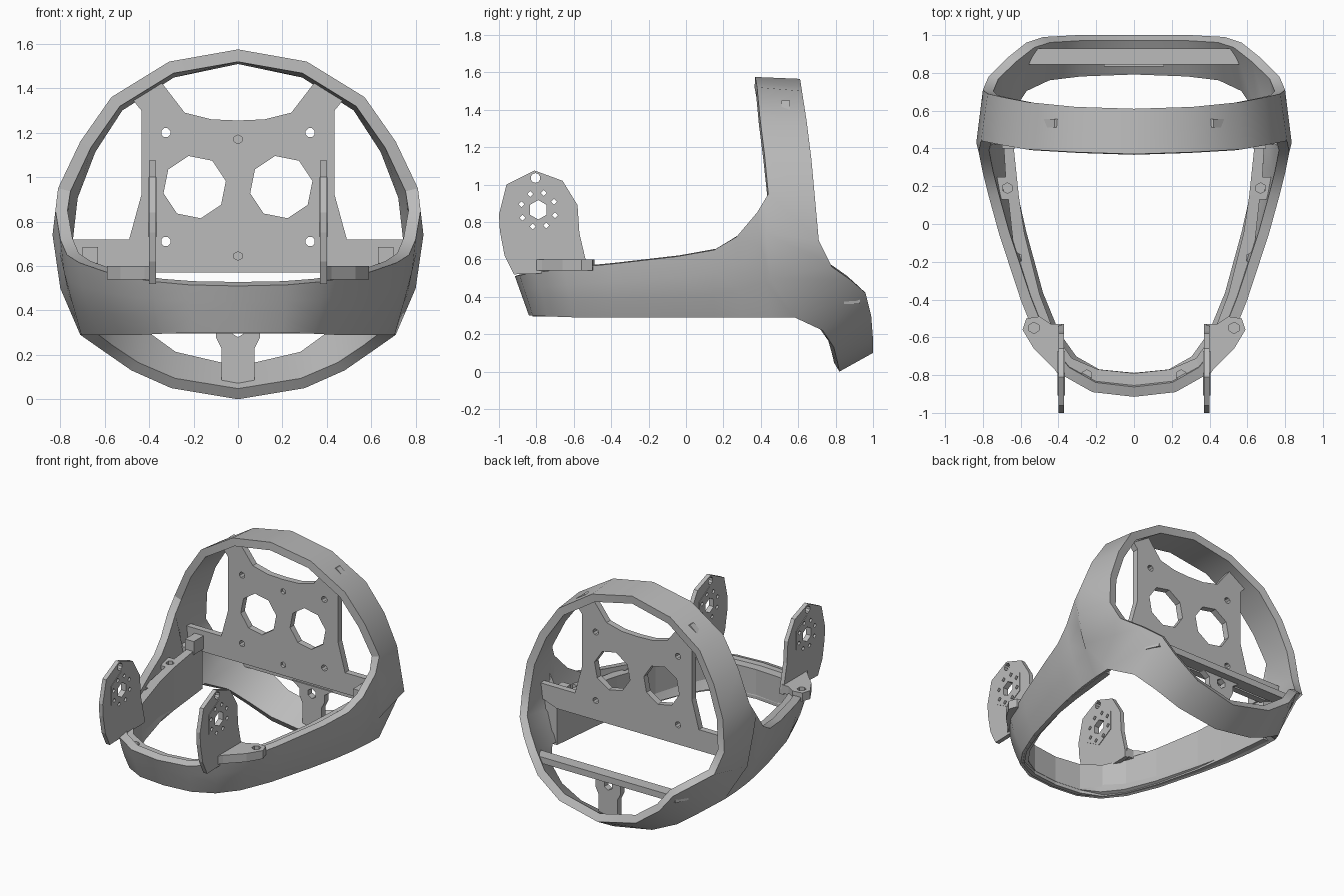
import bpy, bmesh
from math import cos, sin, pi, radians
from mathutils import Vector

if "Cube" in bpy.data.objects:
    bpy.data.objects.remove(bpy.data.objects["Cube"], do_unlink=True)

GREY = (0.5, 0.5, 0.5, 1)
mat = bpy.data.materials.new("plain_grey")
mat.use_nodes = True
mat.diffuse_color = GREY
mat.node_tree.nodes["Principled BSDF"].inputs["Base Color"].default_value = GREY


def finish(name, bm, recalc=True):
    if recalc:
        bmesh.ops.recalc_face_normals(bm, faces=bm.faces)
    me = bpy.data.meshes.new(name)
    bm.to_mesh(me)
    bm.free()
    me.materials.append(mat)
    ob = bpy.data.objects.new(name, me)
    bpy.context.scene.collection.objects.link(ob)
    return ob


def prism(bm, outline, axis, lo, hi):
    """Extrude a 2D outline along the x, y or z axis."""
    def place(p, d):
        q = list(p)
        q.insert("xyz".index(axis), d)
        return bm.verts.new(q)
    a = [place(p, lo) for p in outline]
    b = [place(p, hi) for p in outline]
    bm.faces.new(a)
    bm.faces.new(b[::-1])
    for i in range(len(a)):
        j = (i + 1) % len(a)
        bm.faces.new((a[i], b[i], b[j], a[j]))


def ngon(u, v, r, n, turn=0.5):
    return [(u + r * cos(2 * pi * (i + turn) / n), v + r * sin(2 * pi * (i + turn) / n)) for i in range(n)]


def make(name, *prisms):
    bm = bmesh.new()
    for p in prisms:
        prism(bm, *p)
    return finish(name, bm)


def bake(ob):
    dg = bpy.context.evaluated_depsgraph_get()
    me = bpy.data.meshes.new_from_object(ob.evaluated_get(dg))
    ob.modifiers.clear()
    ob.data = me


def combine(ob, other, operation="DIFFERENCE"):
    m = ob.modifiers.new("combine", "BOOLEAN")
    m.object, m.operation, m.solver = other, operation, "EXACT"
    bake(ob)
    bpy.data.objects.remove(other, do_unlink=True)


def mirrored(outline):
    """Complete a half outline across x = 0."""
    return outline + [(-x, v) for x, v in reversed(outline) if x > 0]


def grid(bm, rows):
    vs = [[bm.verts.new(p) for p in row] for row in rows]
    for a, b in zip(vs, vs[1:]):
        for i in range(len(a) - 1):
            bm.faces.new((a[i], a[i + 1], b[i + 1], b[i]))


def smooth(ob, angle):
    bpy.ops.object.select_all(action="DESELECT")
    ob.select_set(True)
    bpy.context.view_layer.objects.active = ob
    bpy.ops.object.shade_smooth_by_angle(angle=radians(angle))


# Outer shell: rear ring and jaw band share one skin
ring_front = [(0, .37, 1.575), (.31, .38, 1.52), (.57, .395, 1.36), (.71, .42, 1.16),
              (.81, .44, .95), (.835, .43, .74), (.80, .45, .5), (.71, .58, .29),
              (.61, .73, .22), (.48, .79, .13), (.3, .81, .05), (0, .82, 0)]
ring_back = [(0, .61, 1.565), (.31, .62, 1.50), (.56, .645, 1.34), (.69, .67, 1.14),
             (.775, .69, .92), (.80, .71, .70), (.77, .78, .56), (.67, .88, .49),
             (.57, .96, .42), (.48, .99, .30), (.3, 1, .17), (0, 1, .1)]
jaw_top = [(0, -.915, .51), (.22, -.89, .515), (.38, -.80, .53), (.5, -.65, .55),
           (.6, -.4, .575), (.715, -.05, .615), (.77, .15, .65), (.80, .27, .72), (.822, .38, .85)]
jaw_base = [(0, -.84, .30), (.2, -.82, .30), (.34, -.74, .295), (.44, -.6, .29),
            (.53, -.38, .29), (.62, -.05, .29), (.665, .15, .29), (.69, .3, .29), (.705, .45, .29)]
bm = bmesh.new()
grid(bm, [ring_front, ring_back])
bands = []
for top, base in zip(jaw_top, jaw_base):
    band = []
    for i in range(4):
        p = Vector(top).lerp(Vector(base), i / 3)
        p.x *= 1 + .12 * (i / 3) * (1 - i / 3)
        band.append(p)
    bands.append(band)
grid(bm, bands + [ring_front[4:8]])
bmesh.ops.remove_doubles(bm, verts=bm.verts, dist=.0005)
bmesh.ops.recalc_face_normals(bm, faces=bm.faces)
bm.normal_update()
if max(bm.faces, key=lambda f: f.calc_center_median().z).normal.z < 0:
    bmesh.ops.reverse_faces(bm, faces=bm.faces)
shell = finish("outer_shell", bm, recalc=False)
shell.modifiers.new("mirror", "MIRROR")
wall = shell.modifiers.new("wall", "SOLIDIFY")
wall.thickness, wall.offset, wall.use_even_offset = .055, -1, True
bake(shell)
smooth(shell, 32)

# Inner rail: ledge and inside wall of the jaw (outer top, inner, top height, outer base)
rail = [((0, -.88), (0, -.79), .505, (0, -.82)), ((.2, -.86), (.19, -.77), .51, (.19, -.8)),
        ((.35, -.78), (.33, -.71), .53, (.33, -.73)), ((.48, -.62), (.42, -.58), .55, (.43, -.59)),
        ((.58, -.38), (.50, -.37), .565, (.52, -.37)), ((.68, -.05), (.58, -.05), .585, (.61, -.05)),
        ((.74, .15), (.61, .15), .60, (.65, .15)), ((.78, .53), (.65, .53), .62, (.69, .53))]
rings = [[(*o, h), (*i, h), (*i, .295), (*b, .295)] for o, i, h, b in rail]
rings = [[(-x, y, z) for x, y, z in r] for r in reversed(rings[1:])] + rings
bm = bmesh.new()
grid(bm, [r + r[:1] for r in rings])
bmesh.ops.remove_doubles(bm, verts=bm.verts, dist=.0005)
bmesh.ops.holes_fill(bm, edges=[e for e in bm.edges if e.is_boundary], sides=4)
jaw_rail = finish("jaw_rail", bm)

# Pockets and screw holes along the rail
pockets = [[(.64, -.1), (.68, -.1), (.71, .13), (.665, .13)],
           [(.535, -.45), (.565, -.45), (.625, -.24), (.6, -.24)],
           [(.68, .25), (.735, .25), (.745, .42), (.69, .42)]]
screws = [(.67, .19), (.62, -.18), (.25, -.80)]
cuts = []
for s in (1, -1):
    cuts += [([(s * x, y) for x, y in p], "z", .42, .9) for p in pockets]
    cuts += [(ngon(s * x, y, .028, 6), "z", .5, .9) for x, y in screws]
combine(jaw_rail, make("rail_cutter", *cuts))

# Rear mounting plate with two large openings
outline = mirrored([(0, 1.255), (.12, 1.26), (.24, 1.29), (.34, 1.42), (.42, 1.45), (.50, 1.38), (.435, 1.3),
                    (.435, .92), (.49, .72), (.785, .72), (.77, .62), (.635, .57)])
plate = make("rear_plate", (outline, "y", .51, .555))
cuts = [(ngon(0, z, .02, 6), "y", .4, .53) for z in (1.17, .645)]
for s in (1, -1):
    cuts.append((ngon(s * .195, .955, .143, 8, .25), "y", .4, .7))
    cuts += [(ngon(s * .325, z, .022, 8), "y", .4, .7) for z in (1.2, .71)]
combine(plate, make("plate_cutter", *cuts))

# Small posts where the rail meets the plate
for s, side in ((1, "left"), (-1, "right")):
    post = [(s * .63, .40), (s * .70, .40), (s * .70, .52), (s * .63, .52)]
    make(side + "_rail_post", (post, "z", .59, .685))

# Rear cross bar with a drilled tab and a strut down to the ring
make("cross_bar", ([(-.61, .845), (.61, .845), (.57, .93), (-.57, .93)], "z", .36, .405))
tab = make("bar_tab", (mirrored([(0, .37), (.16, .37), (.1, .33), (.1, .28), (.075, .23), (.075, .05), (0, .05)]),
                       "y", .835, .88))
combine(tab, make("tab_cutter", (ngon(0, .315, .035, 6), "y", .7, 1)))

# Front brackets: upright lug, round hub face and bolted foot
lug = [(-.92, .52), (-.97, .62), (-.995, .75), (-1, .84), (-.96, 1), (-.81, 1.075),
       (-.66, 1.02), (-.58, .89), (-.57, .74), (-.53, .57), (-.53, .53)]
foot = [(.385, -.53), (.44, -.53), (.5, -.49), (.57, -.5), (.59, -.56), (.53, -.66), (.42, -.77), (.385, -.82)]
for s, side in ((1, "left"), (-1, "right")):
    lo, hi = sorted((s * .37, s * .40))
    bracket = make(side + "_bracket", (lug, "x", lo, hi))
    hub = make("hub", (ngon(-.79, .865, .135, 6, 0.5), "x", lo - .004, hi + .004))
    combine(bracket, hub, "UNION")
    cuts = [(ngon(-.805, 1.035, .026, 10), "x", lo - .1, hi + .1),
            (ngon(-.79, .865, .052, 6), "x", lo - .1, hi + .1)]
    cuts += [(ngon(y, z, .016, 4, 0), "x", lo - .1, hi + .1) for y, z in ngon(-.79, .865, .095, 8, .6)]
    combine(bracket, make("lug_cutter", *cuts))
    base = make(side + "_bracket_foot", ([(s * x, y) for x, y in foot], "z", .54, .60))
    combine(base, make("foot_cutter", (ngon(s * .53, -.55, .03, 6), "z", .57, .7)))
